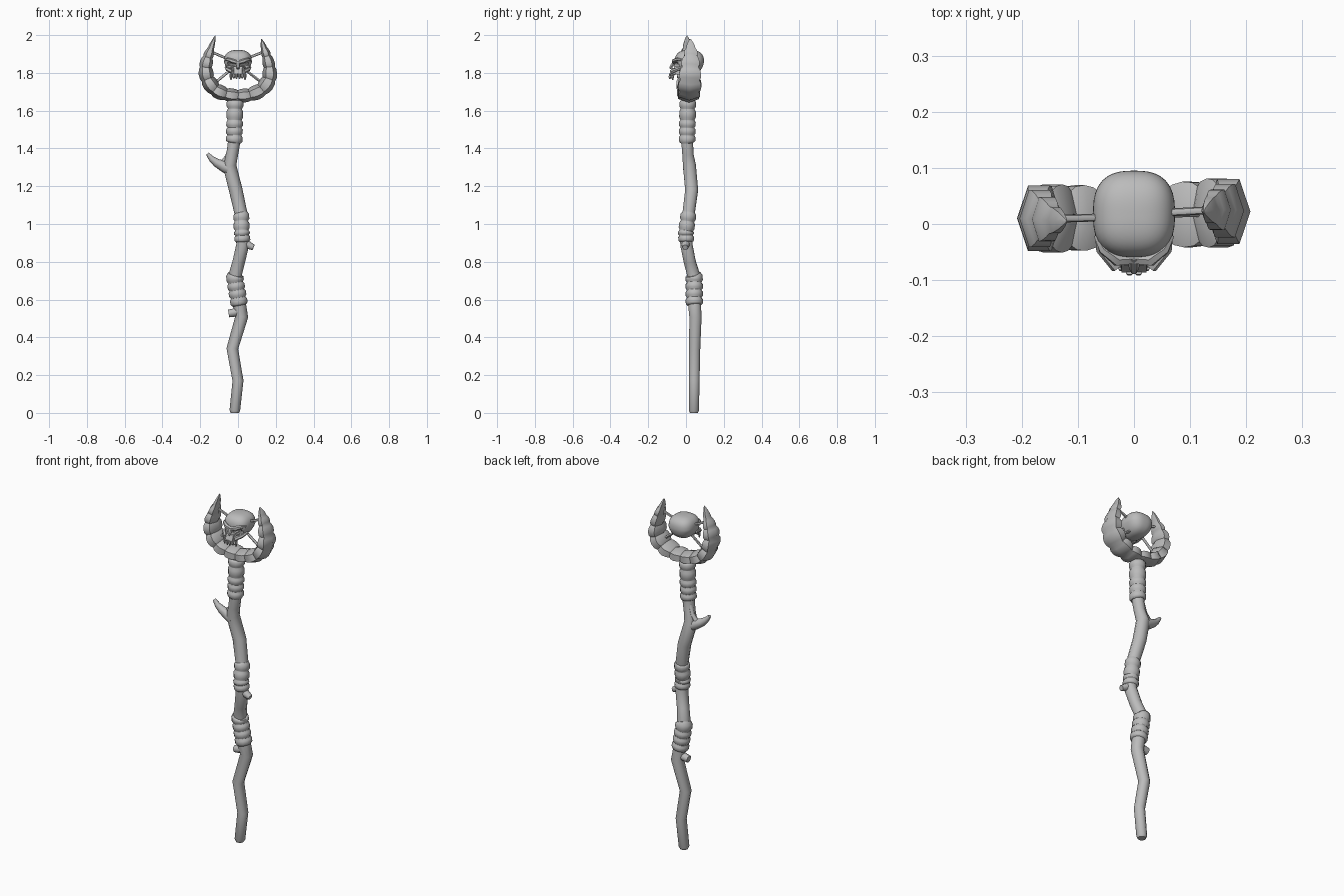
import bpy, bmesh, math
from mathutils import Vector

if "Cube" in bpy.data.objects:
    bpy.data.objects.remove(bpy.data.objects["Cube"])

grey = bpy.data.materials.new("plain grey")
grey.diffuse_color = (0.5, 0.5, 0.5, 1)
grey.use_nodes = True
grey.node_tree.nodes["Principled BSDF"].inputs["Base Color"].default_value = grey.diffuse_color


def finish(bm, name, angle=45):
    bmesh.ops.recalc_face_normals(bm, faces=bm.faces)
    me = bpy.data.meshes.new(name)
    bm.to_mesh(me)
    bm.free()
    me.materials.append(grey)
    ob = bpy.data.objects.new(name, me)
    bpy.context.collection.objects.link(ob)
    bpy.ops.object.select_all(action='DESELECT')
    ob.select_set(True)
    bpy.context.view_layer.objects.active = ob
    bpy.ops.object.shade_smooth_by_angle(angle=math.radians(angle))
    return ob


def sweep(name, pts, sides=8, depth=1.0, angle=45):
    """Tube through (x, y, z, radius) points; depth stretches it along y."""
    bm = bmesh.new()
    P = [Vector(p[:3]) for p in pts]
    rings = []
    for i, p in enumerate(P):
        t = (P[min(i + 1, len(P) - 1)] - P[max(i - 1, 0)]).normalized()
        n = t.cross(Vector((0, 1, 0))).normalized()
        b = n.cross(t)
        r = pts[i][3]
        ring = []
        for k in range(sides):
            a = 2 * math.pi * k / sides
            ring.append(bm.verts.new(p + n * r * math.cos(a) + b * r * depth * math.sin(a)))
        rings.append(ring)
    for r0, r1 in zip(rings, rings[1:]):
        for k in range(sides):
            j = (k + 1) % sides
            bm.faces.new((r0[k], r0[j], r1[j], r1[k]))
    bm.faces.new(rings[0])
    bm.faces.new(rings[-1])
    return finish(bm, name, angle)


# crooked wooden shaft
SHAFT = [(-.017, .042, 0, .022), (-.017, .042, .012, .028), (0, .044, .17, .029),
         (-.03, .046, .34, .031), (.02, .05, .51, .034), (.004, .044, .59, .036),
         (-.018, .043, .72, .036), (.004, .02, .80, .033), (.025, .002, .89, .034),
         (.02, 0, .96, .034), (.017, .013, 1.05, .034), (-.012, .03, 1.18, .036),
         (-.045, .018, 1.31, .036), (-.03, .01, 1.37, .031), (-.02, .006, 1.44, .033),
         (-.015, .01, 1.68, .034)]
sweep("shaft", SHAFT, 10)


def shaft_at(z):
    for a, b in zip(SHAFT, SHAFT[1:]):
        if a[2] <= z <= b[2]:
            f = (z - a[2]) / (b[2] - a[2])
            return [a[i] + (b[i] - a[i]) * f for i in range(2)]


# bulging cord wraps around the shaft
def wrap(name, cuts, rad):
    pts = []
    for z0, z1 in zip(cuts, cuts[1:]):
        for f, k in ((0.03, .85), (.25, 1), (.75, 1), (.97, .85)):
            z = z0 + (z1 - z0) * f
            pts.append((*shaft_at(z), z, rad * k))
    sweep(name, pts, 12, angle=60)


wrap("upper_wrap", (1.43, 1.47, 1.51, 1.55, 1.61, 1.655), .044)
wrap("middle_wrap", (.905, .94, .965, 1.015, 1.06), .042)
wrap("lower_wrap", (.57, .61, .65, .69, .735), .046)

# broken branches
sweep("branch", [(-.04, .018, 1.29, .034), (-.075, .018, 1.305, .03), (-.115, .016, 1.325, .022),
                 (-.14, .014, 1.345, .016), (-.162, .014, 1.372, .009)])
sweep("branch_strand", [(-.09, .022, 1.31, .016), (-.055, .022, 1.36, .012), (-.03, .015, 1.45, .014)])
sweep("right_stub", [(.02, .004, .915, .024), (.05, -.002, .89, .022), (.082, -.004, .876, .015)])
sweep("left_stub", [(.01, .045, .54, .024), (-.025, .045, .53, .022), (-.05, .045, .526, .02)])

# crescent of ridged horn, hexagonal in section
HORN = [(-.12, .005, 1.998, .001), (-.143, .007, 1.93, .019), (-.159, .009, 1.883, .029),
        (-.171, .01, 1.83, .036), (-.161, .01, 1.767, .039), (-.122, .01, 1.713, .039),
        (-.064, .012, 1.687, .036), (0, .014, 1.679, .034), (.062, .016, 1.685, .036),
        (.125, .018, 1.712, .039), (.164, .021, 1.767, .04), (.166, .023, 1.83, .034),
        (.152, .025, 1.888, .026), (.138, .025, 1.93, .019), (.124, .022, 1.98, .001)]
horn_pts = []
for i in range(len(HORN) - 1):
    q = [Vector(HORN[min(max(i + d, 0), len(HORN) - 1)]) for d in (-1, 0, 1, 2)]
    for f, k in ((0, .86), (.2, 1.0), (.5, 1.06), (.8, 1.0)):
        v = .5 * (2 * q[1] + (q[2] - q[0]) * f + (2 * q[0] - 5 * q[1] + 4 * q[2] - q[3]) * f * f
                  + (3 * q[1] - q[0] - 3 * q[2] + q[3]) * f ** 3)
        r = q[1][3] + (q[2][3] - q[1][3]) * f
        horn_pts.append((v[0], v[1], v[2], r * k))
horn_pts.append(HORN[-1])
sweep("horn_crescent", horn_pts, 6, depth=1.7, angle=40)

# skull: squarish cranium with pushed-in eye sockets
bm = bmesh.new()
bmesh.ops.create_uvsphere(bm, u_segments=40, v_segments=26, radius=1)
for v in bm.verts:
    c = v.co
    s = (abs(c.x) ** 2.7 + abs(c.y) ** 2.7 + abs(c.z) ** 2.7) ** (-1 / 2.7)
    c *= s
    low = max(0, -c.z)
    v.co = Vector((c.x * .073 * (1 - .25 * low), .018 + c.y * .077 - .012 * low, 1.857 + c.z * .064))
    if v.co.y < 0:
        for sx in (-1, 1):
            d = math.hypot((v.co.x - sx * .033) / .023, (v.co.z - 1.838 - .12 * (abs(v.co.x) - .033)) / .018)
            if d < 1:
                v.co.y += .03 * (1 - d ** 3)
finish(bm, "cranium", 40)

# face bones
for s, side in ((-1, "left"), (1, "right")):
    sweep(side + "_brow", [(0, -.062, 1.853, .010), (s * .03, -.064, 1.863, .012),
                           (s * .055, -.045, 1.872, .009), (s * .066, -.02, 1.868, .006)], 6)
    sweep(side + "_cheekbone", [(s * .064, -.005, 1.828, .007), (s * .058, -.045, 1.82, .010),
                                (s * .03, -.076, 1.806, .012)], 6)
    for i, (x, z) in enumerate(((.008, 1.768), (.022, 1.77), (.037, 1.762))):
        sweep(side + "_tooth_%d" % (i + 1), [(s * x, -.083 + i * .008, 1.795, .008),
                                             (s * x, -.086 + i * .008, 1.778, .007),
                                             (s * x, -.086 + i * .008, z, .003)], 6)
sweep("nose_bridge", [(0, -.058, 1.86, .010), (0, -.075, 1.838, .010), (0, -.084, 1.822, .007)], 6)

# upper jaw
bm = bmesh.new()
bmesh.ops.create_cube(bm, size=1)
for v in bm.verts:
    front, top = v.co.y < 0, v.co.z > 0
    v.co = Vector((math.copysign(.030 if front else .044, v.co.x),
                   (-.07 if top else -.09) if front else -.02,
                   (1.832 if top else 1.786) + (0 if front else .008)))
bmesh.ops.bevel(bm, geom=bm.edges[:], offset=.008, segments=2, affect='EDGES')
finish(bm, "upper_jaw", 40)

# rods holding the skull inside the crescent
for name, a, b in (("upper_left", (-.15, .009, 1.915), (-.05, .012, 1.872)),
                   ("upper_right", (.145, .025, 1.915), (.05, .02, 1.878)),
                   ("lower_left", (-.125, .01, 1.745), (-.04, .012, 1.815)),
                   ("lower_right", (.13, .02, 1.745), (.04, .018, 1.815))):
    sweep(name + "_rod", [(*a, .007), (*b, .007)], 8)
